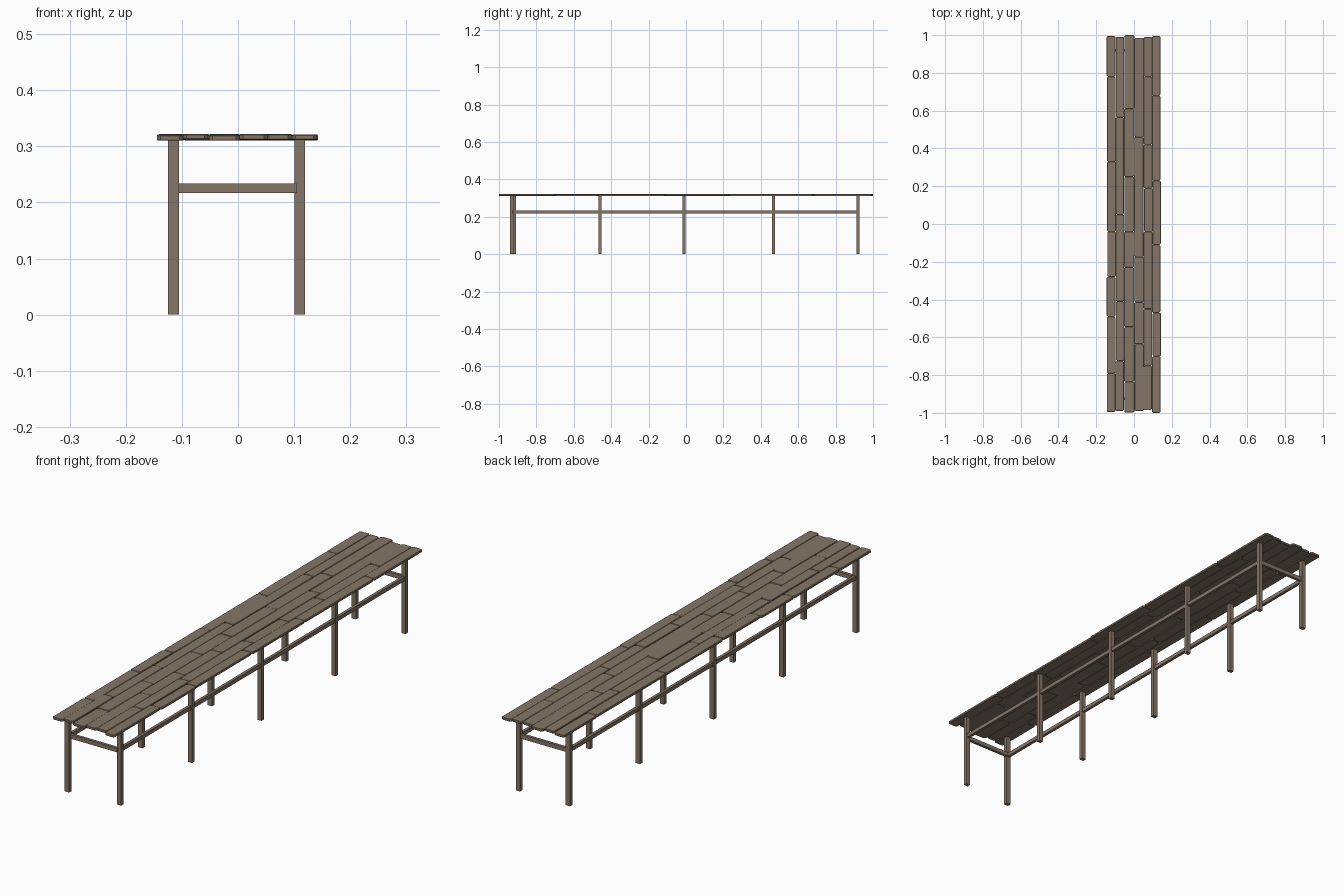
import bpy, bmesh, random

if "Cube" in bpy.data.objects:
    bpy.data.objects.remove(bpy.data.objects["Cube"])

random.seed(4)

wood = bpy.data.materials.new("weathered brown wood")
wood.diffuse_color = (0.235, 0.18, 0.135, 1)
wood.use_nodes = True
wood.node_tree.nodes["Principled BSDF"].inputs["Base Color"].default_value = wood.diffuse_color


def finish(name, bm):
    bmesh.ops.recalc_face_normals(bm, faces=bm.faces)
    me = bpy.data.meshes.new(name)
    bm.to_mesh(me)
    bm.free()
    me.materials.append(wood)
    ob = bpy.data.objects.new(name, me)
    bpy.context.collection.objects.link(ob)
    return ob


def box(name, x0, x1, y0, y1, z0, z1):
    bm = bmesh.new()
    bmesh.ops.create_cube(bm, size=1)
    for v in bm.verts:
        v.co.x = x1 if v.co.x > 0 else x0
        v.co.y = y1 if v.co.y > 0 else y0
        v.co.z = z1 if v.co.z > 0 else z0
    return finish(name, bm)


def plank(name, x0, x1, y0, y1, z0, z1):
    """Board with clipped corners and a slightly worn top and bottom edge."""
    c, b = 0.006, 0.0015
    loops = []
    for z, i in ((z0, b), (z0 + b, 0), (z1 - b, 0), (z1, b)):
        a0, a1, b0, b1 = x0 + i, x1 - i, y0 + i, y1 - i
        loops.append([(a0 + c, b0, z), (a1 - c, b0, z), (a1, b0 + c, z), (a1, b1 - c, z),
                      (a1 - c, b1, z), (a0 + c, b1, z), (a0, b1 - c, z), (a0, b0 + c, z)])
    bm = bmesh.new()
    rings = [[bm.verts.new(p) for p in ring] for ring in loops]
    for lo, hi in zip(rings, rings[1:]):
        for k in range(8):
            n = (k + 1) % 8
            bm.faces.new((lo[k], lo[n], hi[n], hi[k]))
    bm.faces.new(rings[0][::-1])
    bm.faces.new(rings[-1])
    return finish(name, bm)


# Top: six rows of boards, listed as x range and the joints along y
rows = [
    (-0.143, -0.097, (-0.995, -0.79, -0.49, -0.28, -0.04, 0.33, 0.78, 0.995)),
    (-0.097, -0.053, (-0.99, -0.725, -0.41, 0.05, 0.565, 0.99)),
    (-0.053, 0.001, (-0.998, -0.835, -0.545, -0.23, -0.04, 0.25, 0.61, 1.0)),
    (0.001, 0.051, (-0.99, -0.635, -0.415, -0.175, 0.46, 0.985)),
    (0.051, 0.097, (-0.985, -0.75, -0.45, -0.04, 0.19, 0.42, 0.78, 0.99)),
    (0.097, 0.141, (-1.0, -0.70, -0.47, -0.11, 0.23, 0.68, 0.995)),
]
for r, (x0, x1, ys) in enumerate(rows):
    for k, (y0, y1) in enumerate(zip(ys, ys[1:])):
        dx = random.uniform(-0.002, 0.002)
        dz = random.uniform(-0.0012, 0.0012)
        plank(f"top_plank_{r + 1}_{k + 1}", x0 + dx, x1 + dx, y0, y1,
              0.311 + dz, 0.321 + dz)

# Legs: five pairs
sides = {"left": (-0.125, -0.105), "right": (0.101, 0.119)}
leg_y = {"left": (-0.933, -0.46, -0.01, 0.468, 0.92),
         "right": (-0.917, -0.46, -0.01, 0.468, 0.92)}
for side, (x0, x1) in sides.items():
    for k, y in enumerate(leg_y[side]):
        box(f"{side}_leg_{k + 1}", x0, x1, y - 0.008, y + 0.008, 0, 0.312)
    # Long rail joining the legs on this side
    xm = (x0 + x1) / 2
    box(f"{side}_rail", xm - 0.006, xm + 0.006, leg_y[side][0], leg_y[side][-1], 0.217, 0.233)

# Cross rails at both ends
for name, y in (("front_cross_rail", -0.925), ("back_cross_rail", 0.92)):
    box(name, -0.108, 0.104, y - 0.006, y + 0.006, 0.2165, 0.2335)
